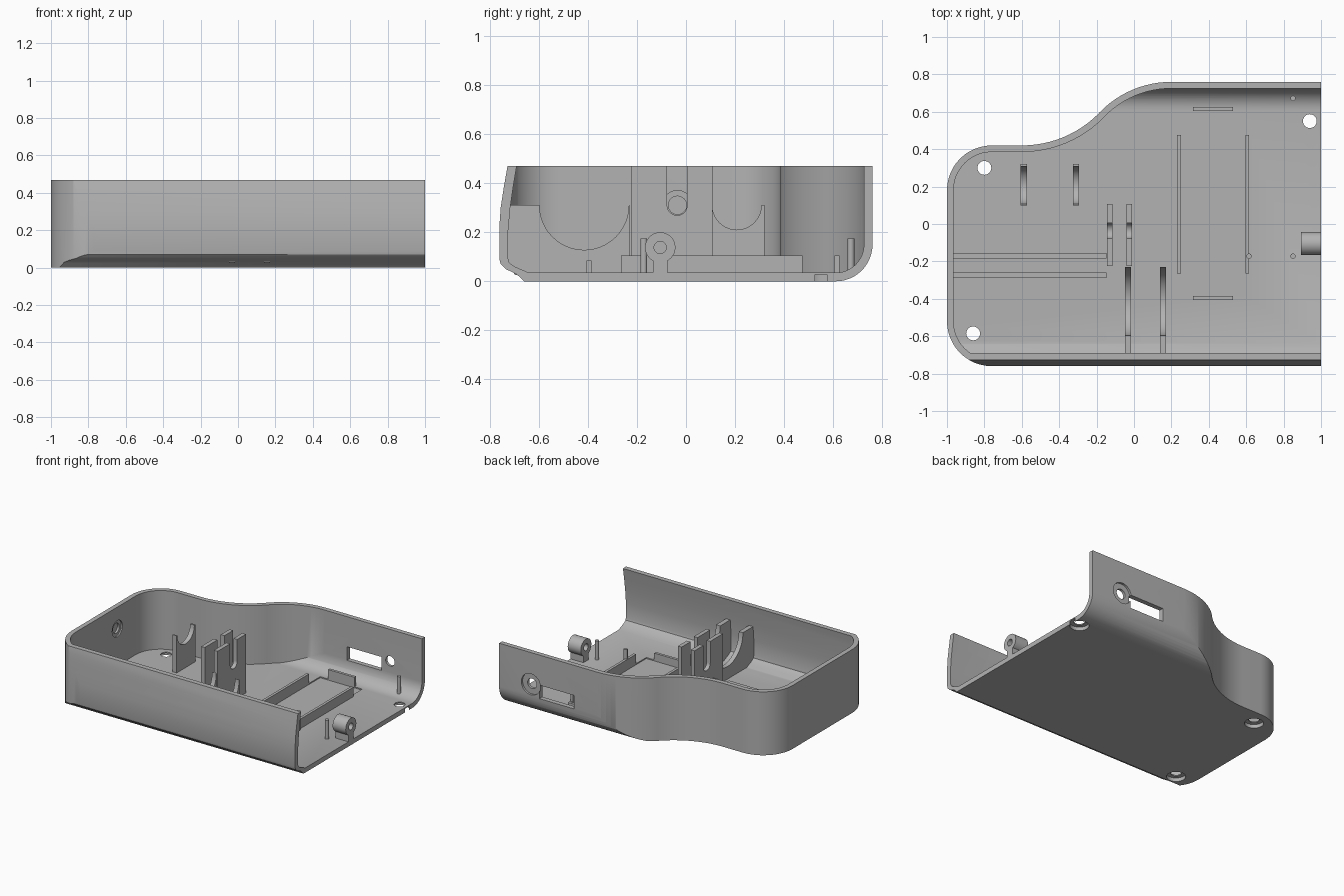
import bpy, bmesh
from math import sin, cos, radians, pi

if "Cube" in bpy.data.objects:
    bpy.data.objects.remove(bpy.data.objects["Cube"])

grey = bpy.data.materials.new("mid grey")
grey.use_nodes = True
grey.diffuse_color = (0.45, 0.45, 0.45, 1)
grey.node_tree.nodes["Principled BSDF"].inputs["Base Color"].default_value = (0.45, 0.45, 0.45, 1)

WALL = 0.035
TOP = 0.47


def arc(cx, cy, r, a0, a1, n=12):
    """Points along a circular arc, angles in degrees."""
    angles = [radians(a0 + (a1 - a0) * i / n) for i in range(n + 1)]
    return [(cx + r * cos(a), cy + r * sin(a)) for a in angles]


def circle(cx, cy, r, n=32):
    return arc(cx, cy, r, 0, 360, n)[:-1]


def prism(name, pts, axis, a, b):
    """Extrude a closed 2D profile along an axis from a to b."""
    place = {"x": lambda p, d: (d, p[0], p[1]),
             "y": lambda p, d: (p[0], d, p[1]),
             "z": lambda p, d: (p[0], p[1], d)}[axis]
    bm = bmesh.new()
    low = [bm.verts.new(place(p, a)) for p in pts]
    high = [bm.verts.new(place(p, b)) for p in pts]
    bm.faces.new(low)
    bm.faces.new(high)
    n = len(pts)
    for i in range(n):
        j = (i + 1) % n
        bm.faces.new((low[i], low[j], high[j], high[i]))
    bmesh.ops.recalc_face_normals(bm, faces=bm.faces)
    mesh = bpy.data.meshes.new(name)
    bm.to_mesh(mesh)
    bm.free()
    mesh.materials.append(grey)
    obj = bpy.data.objects.new(name, mesh)
    bpy.context.collection.objects.link(obj)
    return obj


def box(name, x0, x1, y0, y1, z0, z1):
    return prism(name, [(x0, y0), (x1, y0), (x1, y1), (x0, y1)], "z", z0, z1)


def combine(obj, tool, op="DIFFERENCE"):
    """Apply a boolean and discard the tool."""
    mod = obj.modifiers.new("boolean", "BOOLEAN")
    mod.operation, mod.object, mod.solver = op, tool, "EXACT"
    bpy.context.view_layer.objects.active = obj
    bpy.ops.object.modifier_apply(modifier=mod.name)
    bpy.data.objects.remove(tool)


def outline(t, right):
    """Plan of the case, inset by t."""
    return ([(right, 0.76 - t)] + arc(0.2, 0.227, 0.533 - t, 90, 136)
            + arc(-0.6, 1.0, 0.58 + t, -45, -90)
            + arc(-0.76, 0.18, 0.24 - t, 90, 180)
            + arc(-0.76, -0.52, 0.24 - t, 180, 270) + [(right, t - 0.76)])


# Case shell: plan outline crossed with the side profile, hollowed the same way
back_outer = arc(0.61, 0.15, 0.15, -90, 0)
back_inner = arc(0.61, 0.15, 0.15 - WALL, -90, 0)
front_outer = [(-0.727, TOP), (-0.742, 0.385), (-0.755, 0.3), (-0.762, 0.2), (-0.763, 0.1),
               (-0.755, 0.07), (-0.735, 0.05), (-0.69, 0.029), (-0.66, 0)]
front_inner = [(-0.687, 0.5), (-0.69, TOP), (-0.704, 0.385), (-0.716, 0.3), (-0.725, 0.2),
               (-0.727, 0.1), (-0.72, 0.076), (-0.70, 0.061), (-0.64, WALL)]
shell = prism("case_shell", outline(0, 1), "z", -0.1, 0.6)
combine(shell, prism("side_profile", front_outer + back_outer + [(0.76, TOP)], "x", -1.2, 1.2),
        "INTERSECT")
# The cavity plan reaches past the front so only the profile shapes that wall
cavity = prism("cavity", outline(WALL, 1.2), "z", -0.1, 0.6)
combine(cavity, prism("cavity_profile", front_inner + back_inner + [(0.725, 0.5)], "x", -1.3, 1.3),
        "INTERSECT")
combine(shell, cavity)

# Counterbored screw holes in the floor
for x, y in [(0.94, 0.55), (-0.8, 0.3), (-0.86, -0.585)]:
    combine(shell, prism("screw_hole", circle(x, y, 0.037), "z", -0.1, 0.1))
    combine(shell, prism("screw_recess", circle(x, y, 0.065), "z", -0.1, 0.027))

# Back wall port: slot, round hole and outer recess
combine(shell, box("port_slot", 0.385, 0.67, 0.65, 0.85, 0.147, 0.247))
combine(shell, prism("port_hole", circle(0.74, 0.235, 0.037), "y", 0.65, 0.85))
combine(shell, prism("port_recess", circle(0.74, 0.235, 0.078), "y", 0.745, 0.85))

# Stepped blind recess inside the left-hand end wall
combine(shell, prism("end_recess", circle(-0.035, 0.31, 0.06), "x", -0.975, -0.9))
combine(shell, prism("end_pocket", circle(-0.035, 0.31, 0.037), "x", -0.99, -0.9))

# Shallow tray recess in the floor
combine(shell, box("tray_recess", 0.25, 0.595, -0.385, 0.605, 0.027, 0.1))

BASE = WALL - 0.01

# Tray retaining strips
for name, x0, x1 in [("tray_left_strip", 0.595, 0.615), ("tray_right_strip", 0.23, 0.25)]:
    box(name, x0, x1, -0.265, 0.475, BASE, 0.105)
box("tray_back_strip", 0.315, 0.53, 0.605, 0.625, BASE, 0.105)
box("tray_front_strip", 0.315, 0.53, -0.405, -0.385, BASE, 0.085)

# Board guide rails
for i, y in enumerate((-0.17, -0.275)):
    box(f"guide_rail_{i + 1}", -0.98, -0.148, y - 0.015, y + 0.015, BASE, 0.1)

# Large cradles joined to the front wall
large = ([(-0.695, BASE), (-0.23, BASE), (-0.23, 0.31)]
         + arc(-0.415, 0.31, 0.182, 0, -180, 24) + [(-0.725, 0.31), (-0.725, 0.06)])
for i, x in enumerate((-0.032, 0.155)):
    prism(f"large_cradle_{i + 1}", large, "x", x - 0.017, x + 0.017)

# Small cradles
small = ([(0.1, BASE), (0.32, BASE), (0.32, 0.31)]
         + arc(0.207, 0.31, 0.1, 0, -180, 20) + [(0.1, 0.31)])
for i, x in enumerate((-0.59, -0.31)):
    prism(f"small_cradle_{i + 1}", small, "x", x - 0.017, x + 0.017)

# Tall slotted shaft supports
support = ([(-0.225, BASE), (0.108, BASE), (0.108, TOP), (0.005, TOP)]
           + arc(-0.036, 0.31, 0.041, 0, -180, 16) + [(-0.077, TOP), (-0.225, TOP)])
for i, x in enumerate((-0.13, -0.025)):
    prism(f"shaft_support_{i + 1}", support, "x", x - 0.015, x + 0.015)

# Locating pins
for i, (x, y) in enumerate([(0.615, -0.172), (0.85, -0.172), (0.85, 0.672)]):
    prism(f"locating_pin_{i + 1}", circle(x, y, 0.014, 20), "z", BASE, 0.175)

# Screw lug on a short leg at the open end
lug = prism("screw_lug", circle(-0.105, 0.138, 0.062), "x", 0.893, 1)
combine(lug, box("leg", 0.893, 1, -0.135, -0.075, BASE, 0.13), "UNION")
combine(lug, prism("lug_hole", circle(-0.105, 0.138, 0.025), "x", 0.8, 1.1))

# Smooth curved walls while keeping crisp edges
bpy.ops.object.select_all(action="DESELECT")
for obj in bpy.context.collection.objects:
    if obj.type == "MESH":
        obj.select_set(True)
bpy.context.view_layer.objects.active = shell
bpy.ops.object.shade_smooth_by_angle(angle=pi / 6)
